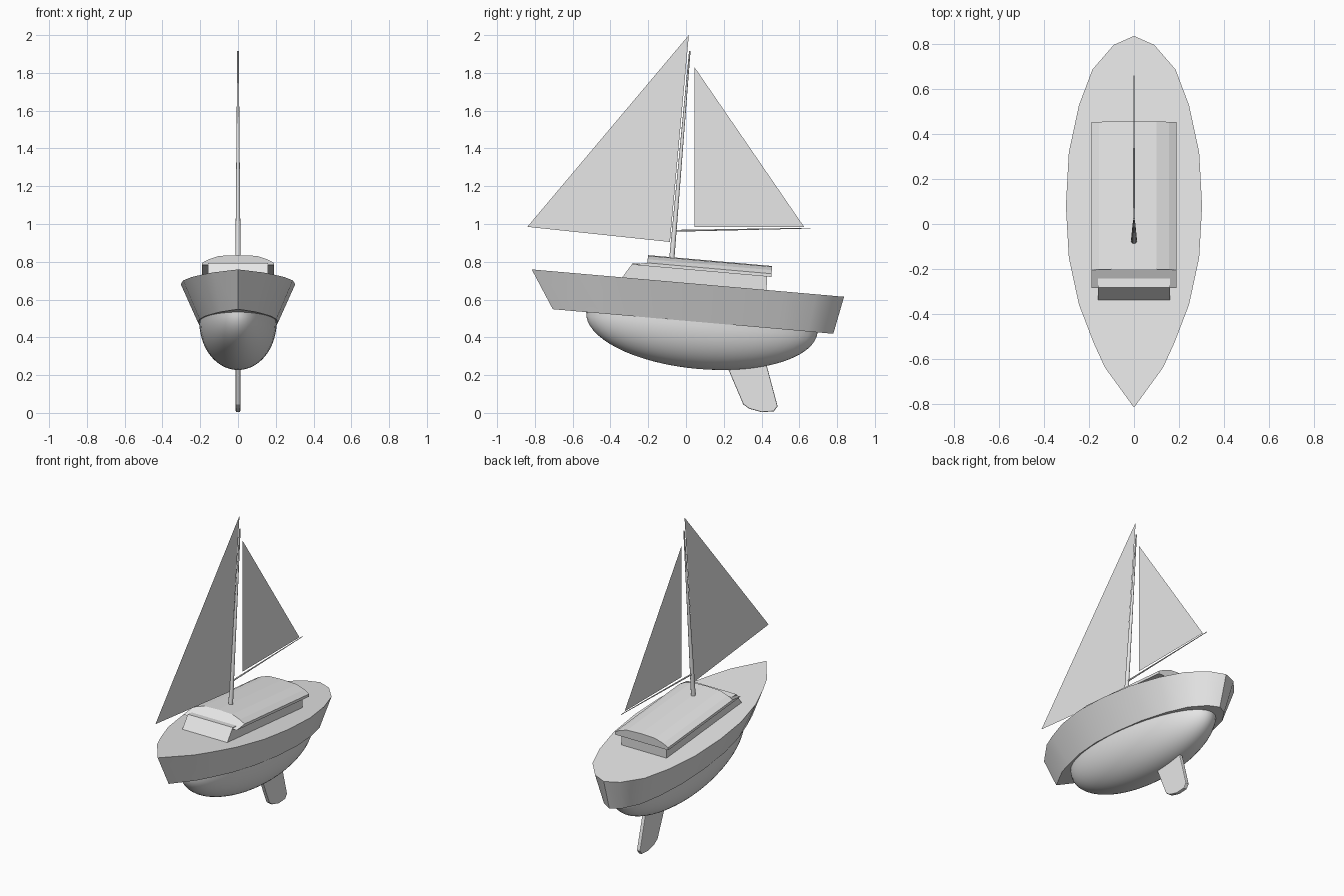
import bpy, bmesh, math
from mathutils import Vector

if "Cube" in bpy.data.objects:
    bpy.data.objects.remove(bpy.data.objects["Cube"])

GREY = bpy.data.materials.new("light grey")
GREY.use_nodes = True
GREY.diffuse_color = (0.8, 0.8, 0.8, 1)
GREY.node_tree.nodes["Principled BSDF"].inputs["Base Color"].default_value = (0.8, 0.8, 0.8, 1)
DECK = 0.688                  # deck height amidships
PITCH = math.radians(-5)      # bow rides high


def finish(name, bm, tilted=True, smooth=None, fix=True):
    """Turn a bmesh into an object; tilted parts use heights above the deck."""
    if fix:
        bmesh.ops.recalc_face_normals(bm, faces=bm.faces)
    mesh = bpy.data.meshes.new(name)
    bm.to_mesh(mesh)
    bm.free()
    ob = bpy.data.objects.new(name, mesh)
    bpy.context.collection.objects.link(ob)
    mesh.materials.append(GREY)
    if tilted:
        ob.location.z = DECK
        ob.rotation_euler.x = PITCH
    if smooth:
        bpy.ops.object.select_all(action='DESELECT')
        ob.select_set(True)
        bpy.context.view_layer.objects.active = ob
        bpy.ops.object.shade_smooth_by_angle(angle=math.radians(smooth))
    return ob


def loft(name, first, second, **kw):
    """Closed solid between two matching outlines."""
    bm = bmesh.new()
    a, b = ([bm.verts.new(p) for p in ring] for ring in (first, second))
    bm.faces.new(a)
    bm.faces.new(b)
    for i in range(len(a)):
        j = (i + 1) % len(a)
        bm.faces.new((a[i], a[j], b[j], b[i]))
    return finish(name, bm, **kw)


def spar(name, start, end, r1, r2, **kw):
    """Tapered round pole between two points."""
    start, end = Vector(start), Vector(end)
    bm = bmesh.new()
    bmesh.ops.create_cone(bm, cap_ends=True, segments=12, radius1=r1, radius2=r2,
                          depth=(end - start).length)
    turn = (end - start).to_track_quat('Z', 'Y')
    for v in bm.verts:
        v.co = turn @ v.co + (start + end) / 2
    return finish(name, bm, smooth=40, **kw)


def mirrored(half):
    """Close a half outline whose first and last points lie on the centre line."""
    return half + [(-x, y) for x, y in reversed(half[1:-1])]


# Hull: flared side band from the deck down to a smaller outline
deck = mirrored([(0, -0.82), (0.13, -0.64), (0.18, -0.53), (0.245, -0.36), (0.29, -0.15),
                 (0.303, 0.08), (0.29, 0.32), (0.245, 0.53), (0.185, 0.69), (0.09, 0.80), (0, 0.84)])
loft("hull", [(x, y, 0) for x, y in deck],
     [(x * 0.7, y * 0.898 + 0.046, -0.2) for x, y in deck], smooth=35)

# Belly: lower half of a stretched sphere
bm = bmesh.new()
bmesh.ops.create_uvsphere(bm, u_segments=48, v_segments=32, radius=1)
bmesh.ops.delete(bm, geom=[v for v in bm.verts if v.co.z > 0.01], context='VERTS')
for v in bm.verts:
    v.co = (v.co.x * 0.205, 0.102 + v.co.y * 0.615, -0.198 + v.co.z * 0.25)
finish("belly", bm, smooth=40)

# Cabin body with a raked front
W = 0.16
loft("cabin_body", [(W, -0.345, -0.01), (W, 0.428, -0.01), (-W, 0.428, -0.01), (-W, -0.345, -0.01)],
     [(W, -0.29, 0.08), (W, 0.425, 0.08), (-W, 0.425, 0.08), (-W, -0.29, 0.08)])

# Cabin roof: arched section, its front sloping down to the eave
arch = [(0.19, 0.071), (0.19, 0.088), (0.155, 0.107), (0.1, 0.125), (0, 0.129)]
arch += [(-x, z) for x, z in reversed(arch[:-1])]
loft("cabin_roof", [(x, -0.292 if z < 0.08 else -0.213, z) for x, z in arch],
     [(x, 0.447, z) for x, z in arch])

# Mast and boom
spar("mast", (0, -0.086, 0.1), (0, -0.087, 1.225), 0.014, 0.004)
spar("boom", (0, -0.06, 0.964), (0, 0.66, 0.978), 0.005, 0.002, tilted=False)

# Sails: flat sheets
SAILS = {"fore_sail": [(-0.84, 0.985), (-0.085, 0.905), (0.015, 2.0)],
         "main_sail": [(0.045, 0.985), (0.625, 0.985), (0.045, 1.83)]}
for name, pts in SAILS.items():
    bm = bmesh.new()
    bm.faces.new([bm.verts.new((0, y, z)) for y, z in pts])
    finish(name, bm, tilted=False, fix=False)

# Rudder blade with softened edges
blade = [(0.2, 0.29), (0.22, 0.24), (0.303, 0.045), (0.335, 0.022), (0.40, 0.004),
         (0.465, 0.008), (0.485, 0.035), (0.425, 0.26), (0.41, 0.32)]
rudder = loft("rudder", [(0.012, y, z) for y, z in blade],
              [(-0.012, y, z) for y, z in blade], tilted=False)
bevel = rudder.modifiers.new("soft_edges", 'BEVEL')
bevel.width = 0.005
bevel.segments = 2
bevel.limit_method = 'ANGLE'
bevel.angle_limit = math.radians(60)
